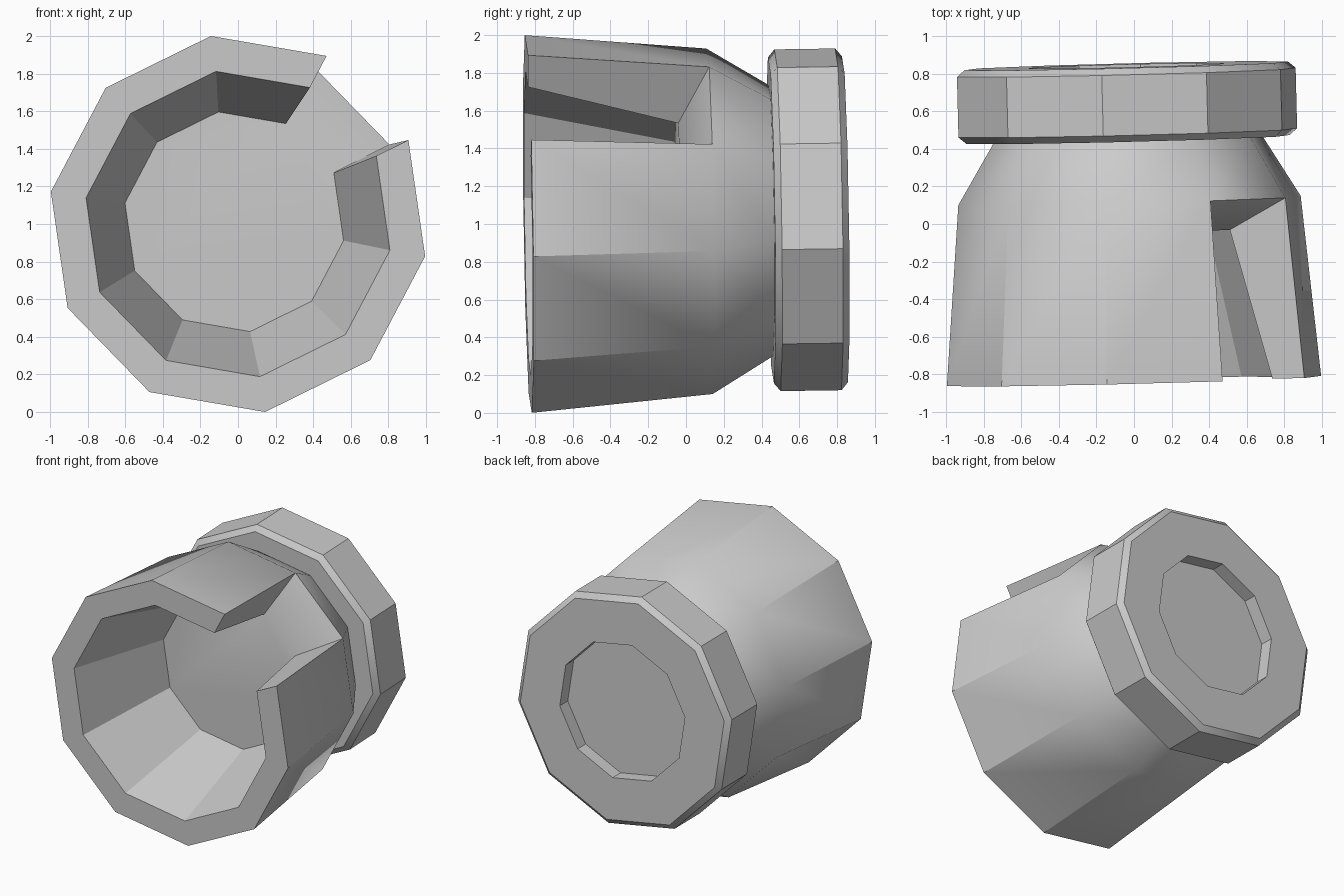
import bpy, bmesh
from math import radians, cos, sin
from mathutils import Vector

if "Cube" in bpy.data.objects:
    bpy.data.objects.remove(bpy.data.objects["Cube"])

SIDES = 10
# slightly tilted main axis running front to back
AXIS = Vector((-0.025, 1, 0.015)).normalized()
ORIGIN = Vector((0, -0.835, 1))
U = Vector((1, 0, 0))
U = (U - AXIS * U.dot(AXIS)).normalized()
V = U.cross(AXIS)


def lathe(name, profile, caps, notch=None):
    """Ten-sided revolve of (distance, radius) pairs around the tilted axis."""
    bm = bmesh.new()
    rings = []
    for t, r in profile:
        ring = []
        for k in range(SIDES):
            a = radians(98.2 - 36 * k)
            ring.append(bm.verts.new(ORIGIN + AXIS * t + (U * cos(a) + V * sin(a)) * r))
        rings.append(ring)
    for i in range(len(rings) - 1):
        for k in range(SIDES):
            if k == notch and i < 3:
                continue
            n = (k + 1) % SIDES
            bm.faces.new((rings[i][k], rings[i][n], rings[i + 1][n], rings[i + 1][k]))
    for c in caps:
        bm.faces.new(rings[c])
    # open slot: two radial cheeks and a sloping floor
    if notch is not None:
        k, n = notch, notch + 1
        for j in (k, n):
            bm.faces.new([rings[i][j] for i in range(4)])
        bm.faces.new((rings[0][k], rings[0][n], rings[3][n], rings[3][k]))
    bmesh.ops.recalc_face_normals(bm, faces=bm.faces)
    me = bpy.data.meshes.new(name)
    bm.to_mesh(me)
    bm.free()
    ob = bpy.data.objects.new(name, me)
    bpy.context.collection.objects.link(ob)
    bpy.ops.object.select_all(action='DESELECT')
    ob.select_set(True)
    bpy.context.view_layer.objects.active = ob
    bpy.ops.object.shade_smooth_by_angle(angle=radians(31))
    return ob


# hollow cup: inner floor, inner rim, outer rim, shoulder, neck
lathe("cup_body", [(0.795, 0.59), (0, 0.82), (0, 1.01), (0.96, 0.924), (1.285, 0.725)],
      caps=[0], notch=1)

# bevelled flange with a shallow recess in the back
lathe("back_flange", [(1.285, 0.725), (1.285, 0.872), (1.32, 0.914), (1.642, 0.914),
                      (1.677, 0.872), (1.677, 0.535), (1.575, 0.535)], caps=[6])
